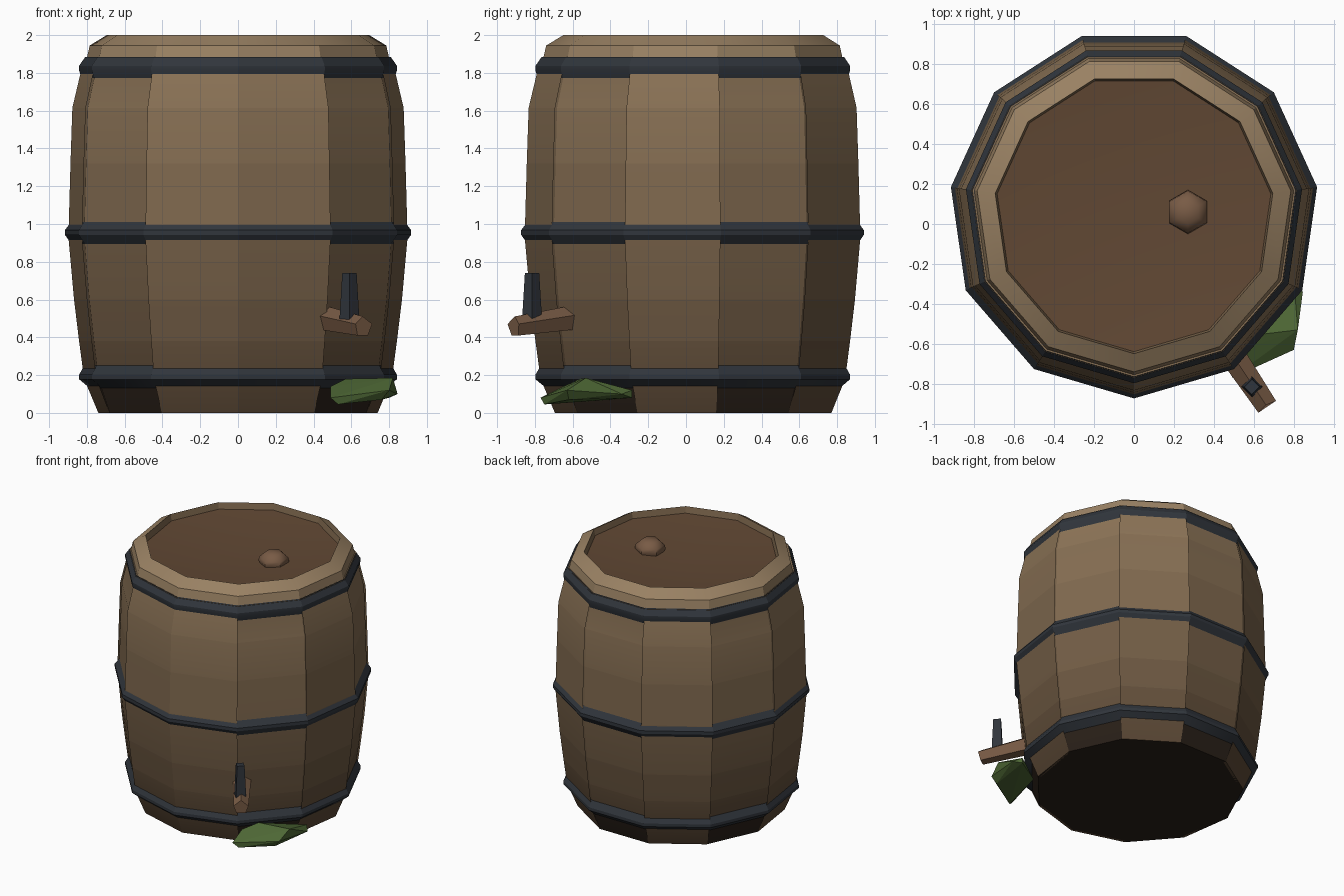
import bpy, bmesh, math
from mathutils import Vector

if "Cube" in bpy.data.objects:
    bpy.data.objects.remove(bpy.data.objects["Cube"])

CY = 0.053          # barrel axis offset in y (the tap sticks out in front)
SIDES = 11


def material(name, rgb):
    m = bpy.data.materials.new(name)
    m.diffuse_color = (*rgb, 1)
    m.use_nodes = True
    m.node_tree.nodes["Principled BSDF"].inputs["Base Color"].default_value = m.diffuse_color
    return m


LOW, HIGH = Vector((0.10, 0.062, 0.034)), Vector((0.26, 0.172, 0.094))
stave_woods = [material(f"stave_wood_{i}", LOW.lerp(HIGH, i / 7)) for i in range(8)]
rim_wood = material("rim_wood", (0.32, 0.22, 0.125))
lid_wood = material("lid_wood", (0.12, 0.065, 0.034))
dark_wood = material("dark_wood", (0.022, 0.014, 0.009))
tap_wood = material("tap_wood", (0.19, 0.105, 0.06))
iron = material("iron", (0.03, 0.036, 0.045))
green = material("green", (0.075, 0.135, 0.035))


def finish(name, bm, mats, smooth=0):
    bmesh.ops.remove_doubles(bm, verts=bm.verts, dist=1e-5)
    bmesh.ops.recalc_face_normals(bm, faces=bm.faces)
    mesh = bpy.data.meshes.new(name)
    bm.to_mesh(mesh)
    bm.free()
    for m in mats:
        mesh.materials.append(m)
    if smooth:
        mesh.polygons.foreach_set("use_smooth", [True] * len(mesh.polygons))
        mesh.set_sharp_from_angle(angle=math.radians(smooth))
    ob = bpy.data.objects.new(name, mesh)
    bpy.context.collection.objects.link(ob)
    return ob


def lathe(name, profile, mats, bands=None, n=SIDES, centre=(0, CY), smooth=25, step=1):
    """Turn (radius, z) points about a vertical axis, one vertex facing -y; step 2 keeps every other side."""
    bm = bmesh.new()
    for i in range(0, n, step):
        sides = []
        for s in (i, i + 1):
            a = -math.pi / 2 + 2 * math.pi * s / n
            sides.append([bm.verts.new((centre[0] + r * math.cos(a), centre[1] + r * math.sin(a), z))
                          for r, z in profile])
        a, b = sides
        for k in range(len(profile) - 1):
            if profile[k][0] == 0:
                f = bm.faces.new((a[k], b[k + 1], a[k + 1]))
            elif profile[k + 1][0] == 0:
                f = bm.faces.new((a[k], b[k], a[k + 1]))
            else:
                f = bm.faces.new((a[k], b[k], b[k + 1], a[k + 1]))
            f.material_index = bands[k] if bands else 0
    return finish(name, bm, mats, smooth)


# barrel: bottom, sunken staves, bevelled rim, dished lid
staves = [(0.747, 0), (0.823, 0.18), (0.85, 0.38), (0.877, 0.60), (0.907, 0.93),
          (0.905, 1.0), (0.896, 1.32), (0.886, 1.615), (0.83, 1.85)]
D = 0.012
lathe("barrel",
      [(0, 0), (0.745, 0)] + [(r - D, z) for r, z in staves[1:]]
      + [(0.822, 1.88), (0.808, 1.88), (0.793, 1.945), (0.702, 2.0), (0.692, 1.95), (0, 1.885)],
      stave_woods + [dark_wood, rim_wood, lid_wood],
      [8, 8, 1, 2, 3, 4, 5, 6, 7, 6, 7, 9, 9, 5, 10])

# every other stave stands slightly proud
lathe("raised_staves", [(staves[0][0] - 0.02, 0)] + staves + [(staves[-1][0] - D, 1.86)],
      stave_woods, [0, 0, 1, 2, 3, 4, 5, 6, 7, 7], step=2)

# iron hoops: height, radius of the lower edge, crown and upper edge
for name, z, r_low, r_out, r_high in (("bottom_hoop", 0.19, 0.785, 0.85, 0.822),
                                      ("middle_hoop", 0.955, 0.888, 0.926, 0.89),
                                      ("top_hoop", 1.825, 0.832, 0.85, 0.817)):
    lathe(name, [(r_low, z - 0.065), (r_out, z - 0.012), (r_out, z + 0.012), (r_high, z + 0.06)], [iron])

# bung in the lid
lathe("lid_bung", [(0.085, 1.88), (0.11, 1.925), (0.105, 1.955), (0.06, 1.995), (0, 2.0)],
      [tap_wood], n=6, centre=(0.27, 0.06), smooth=50)

# tap handle: tapered square peg
lathe("tap_handle", [(0, 0.49), (0.053, 0.49), (0.038, 0.74), (0, 0.74)],
      [iron], n=4, centre=(0.59, -0.815), smooth=0)


# tap spout: tapered five-sided bar, ridge upward
def spout():
    bm = bmesh.new()
    start, end = Vector((0.47, -0.622, 0.496)), Vector((0.66, -0.905, 0.455))
    along = (end - start).normalized()
    side = along.cross(Vector((0, 0, 1))).normalized()
    rings = []
    for c, r in ((start, 0.069), (end, 0.056)):
        rings.append([bm.verts.new(c + r * (side * math.sin(t) + Vector((0, 0, math.cos(t)))))
                      for t in (2 * math.pi * i / 5 for i in range(5))])
    for i in range(5):
        j = (i + 1) % 5
        bm.faces.new((rings[0][i], rings[0][j], rings[1][j], rings[1][i]))
    bm.faces.new(rings[0])
    bm.faces.new(rings[1])
    for v in (rings[1][1], rings[1][4]):
        v.co += along * 0.012
    finish("tap_spout", bm, [tap_wood])


spout()

# mossy clump at the foot
bm = bmesh.new()
for p in ((0.49, -0.77, 0.08), (0.53, -0.75, 0.045), (0.80, -0.63, 0.12), (0.845, -0.34, 0.10),
          (0.57, -0.56, 0.18), (0.82, -0.53, 0.185), (0.76, -0.62, 0.07), (0.80, -0.285, 0.12),
          (0.80, -0.285, 0.08), (0.49, -0.65, 0.14), (0.60, -0.40, 0.07)):
    bm.verts.new(p)
bmesh.ops.convex_hull(bm, input=bm.verts)
loose = [v for v in bm.verts if not v.link_faces]
bmesh.ops.delete(bm, geom=loose, context='VERTS')
finish("moss_clump", bm, [green])
